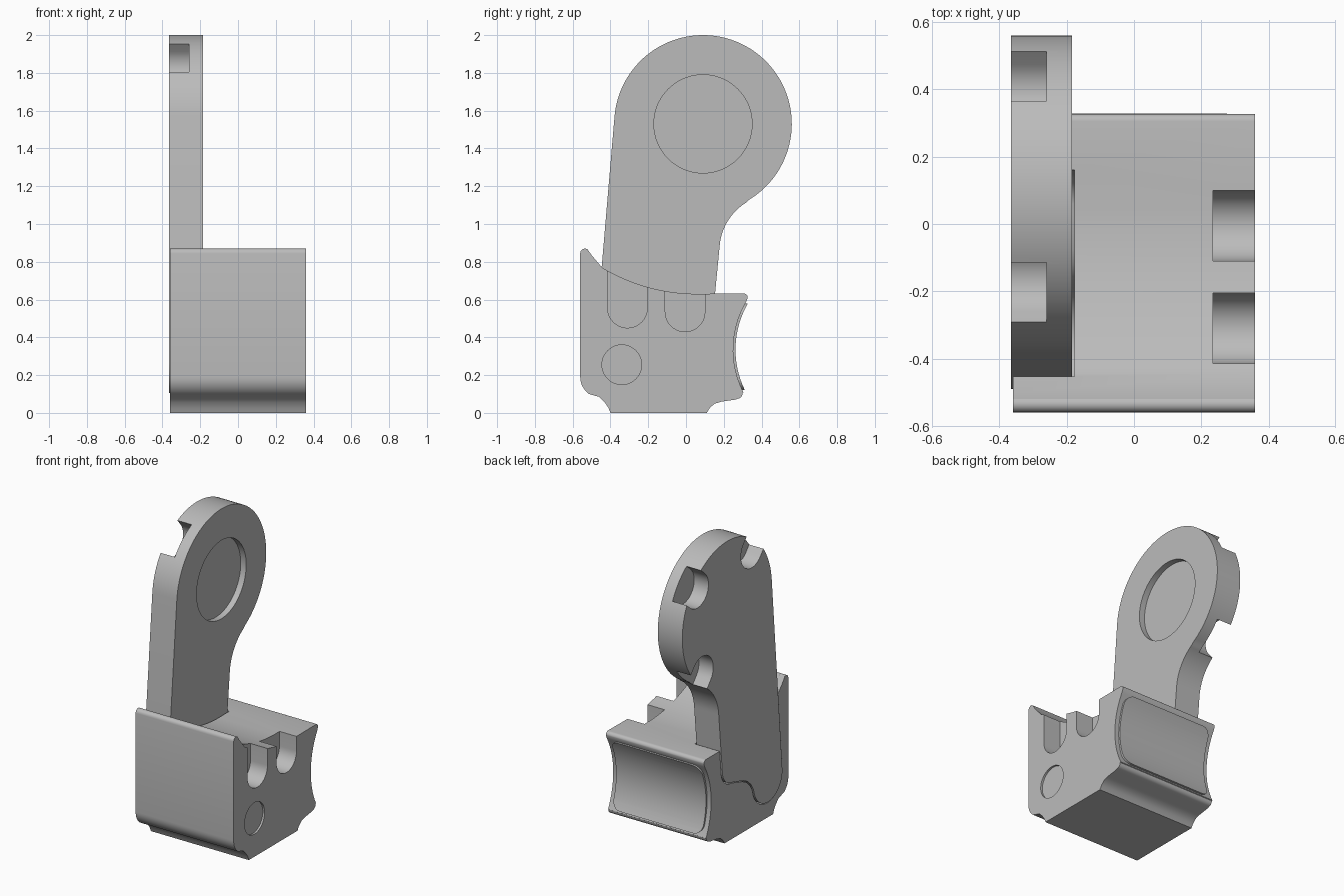
import bpy, bmesh
from math import sin, cos, radians, pi
from mathutils import Vector

cube = bpy.data.objects.get("Cube")
if cube:
    bpy.data.objects.remove(cube, do_unlink=True)

grey = bpy.data.materials.new("plain grey")
grey.use_nodes = True
colour = (0.5, 0.5, 0.5, 1)
grey.diffuse_color = colour
grey.node_tree.nodes["Principled BSDF"].inputs["Base Color"].default_value = colour


def arc(cy, cz, r, a0, a1, n=16):
    """Points of an arc in the side (y, z) plane, angles in degrees."""
    angles = [radians(a0 + (a1 - a0) * i / n) for i in range(n + 1)]
    return [(cy + r * cos(a), cz + r * sin(a)) for a in angles]


def prism(name, outline, lo, hi, axis="x"):
    """Extrude an outline: (y, z) along x, or (x, z) along y."""
    bm = bmesh.new()
    place = (lambda u, v: (lo, u, v)) if axis == "x" else (lambda u, v: (u, lo, v))
    face = bm.faces.new([bm.verts.new(place(u, v)) for u, v in outline])
    out = bmesh.ops.extrude_face_region(bm, geom=[face])
    verts = [g for g in out["geom"] if isinstance(g, bmesh.types.BMVert)]
    step = Vector((hi - lo, 0, 0)) if axis == "x" else Vector((0, hi - lo, 0))
    bmesh.ops.translate(bm, verts=verts, vec=step)
    bmesh.ops.recalc_face_normals(bm, faces=bm.faces)
    mesh = bpy.data.meshes.new(name)
    bm.to_mesh(mesh)
    bm.free()
    mesh.materials.append(grey)
    obj = bpy.data.objects.new(name, mesh)
    bpy.context.collection.objects.link(obj)
    return obj


def activate(obj):
    bpy.ops.object.select_all(action="DESELECT")
    obj.select_set(True)
    bpy.context.view_layer.objects.active = obj


def combine(obj, tool, operation="DIFFERENCE"):
    activate(obj)
    mod = obj.modifiers.new("cut", "BOOLEAN")
    mod.object, mod.operation, mod.solver = tool, operation, "EXACT"
    bpy.ops.object.modifier_apply(modifier=mod.name)
    bpy.data.objects.remove(tool, do_unlink=True)


def grow(points, d):
    """Offset a counter-clockwise outline outwards."""
    result = []
    for i, p in enumerate(points):
        edge = Vector(points[(i + 1) % len(points)]) - Vector(points[i - 1])
        edge.normalize()
        result.append((p[0] + edge.y * d, p[1] - edge.x * d))
    return result


def slot(cy, cz, r, angle, length):
    """U-shaped outline, open towards the given angle."""
    a = radians(angle)
    pts = arc(cy, cz, r, angle + 90, angle + 270, 20)
    dy, dz = length * cos(a), length * sin(a)
    return pts + [(pts[-1][0] + dy, pts[-1][1] + dz), (pts[0][0] + dy, pts[0][1] + dz)]


# Arm outline: round head, curved neck, tongue and hub
HEAD = (0.09, 1.53)
HUB = (-0.34, 0.255)
arm_outline = arc(*HEAD, 0.47, -59, 175, 72)
arm_outline += arc(*HUB, 0.15, 175, 340, 24)
arm_outline += [(-0.185, 0.25), (-0.16, 0.29), (-0.125, 0.323), (-0.08, 0.345),
                (-0.03, 0.36), (0.03, 0.378)]
arm_outline += arc(0.03, 0.488, 0.11, -75, 0, 8)
arm_outline += arc(0.477, 0.859, 0.3, 176, 121, 16)

# Body outline: curved top, concave back, rounded foot
body_outline = arc(-0.45, 0.19, 0.11, 180, 235, 8)
body_outline += [(-0.46, 0.085), (-0.43, 0.055), (-0.41, 0.025), (-0.4, 0), (0.11, 0),
                 (0.125, 0.025), (0.15, 0.048), (0.19, 0.06), (0.26, 0.07)]
body_outline += arc(0.27, 0.105, 0.03, -80, 0, 6)
body_outline += arc(0.75, 0.335, 0.5, 207, 150, 20)
body_outline += arc(0.305, 0.61, 0.022, 0, 90, 6)
body_outline += arc(0.06, 1.61, 0.98, -91, -121, 16)
body_outline += [(-0.5, 0.835)]
body_outline += arc(-0.535, 0.845, 0.025, 55, 180, 6)

body = prism("body", body_outline, -0.36, 0.36)
combine(body, prism("arm_pocket", grow(arm_outline, 0.007), -0.5, -0.177))

# Side slots and round dimple on the body
for cy, cz in ((-0.31, 0.555), (-0.005, 0.535)):
    combine(body, prism("side_slot", slot(cy, cz, 0.105, 90, 0.6), 0.235, 0.5))
combine(body, prism("dimple", arc(*HUB, 0.105, 0, 352.5, 47), 0.347, 0.5))

# Arm with three rim notches and a round recess
arm = prism("arm", arm_outline, -0.365, -0.185)
for angle in (130, 40, -50):
    a = radians(angle)
    cy, cz = HEAD[0] + 0.405 * cos(a), HEAD[1] + 0.405 * sin(a)
    combine(arm, prism("rim_notch", slot(cy, cz, 0.115, angle, 0.2), -0.5, -0.26))
combine(arm, prism("recess", arc(*HEAD, 0.26, 0, 355, 71), -0.225, 0))

# Thin curved pad on the concave back, trimmed to rounded corners
pad_outline = arc(0.75, 0.335, 0.488, 208, 149, 20) + arc(0.75, 0.335, 0.51, 149, 208, 20)
pad = prism("back_pad", pad_outline, -0.34, 0.34)
trim = []
for sx, sz, start in ((1, 1, 0), (-1, 1, 90), (-1, -1, 180), (1, -1, 270)):
    trim += arc(sx * 0.27, 0.35 + sz * 0.17, 0.06, start, start + 90, 8)
combine(pad, prism("pad_trim", trim, 0, 0.6, "y"), "INTERSECT")

for obj in (body, arm, pad):
    activate(obj)
    bpy.ops.object.shade_smooth_by_angle(angle=radians(30))
